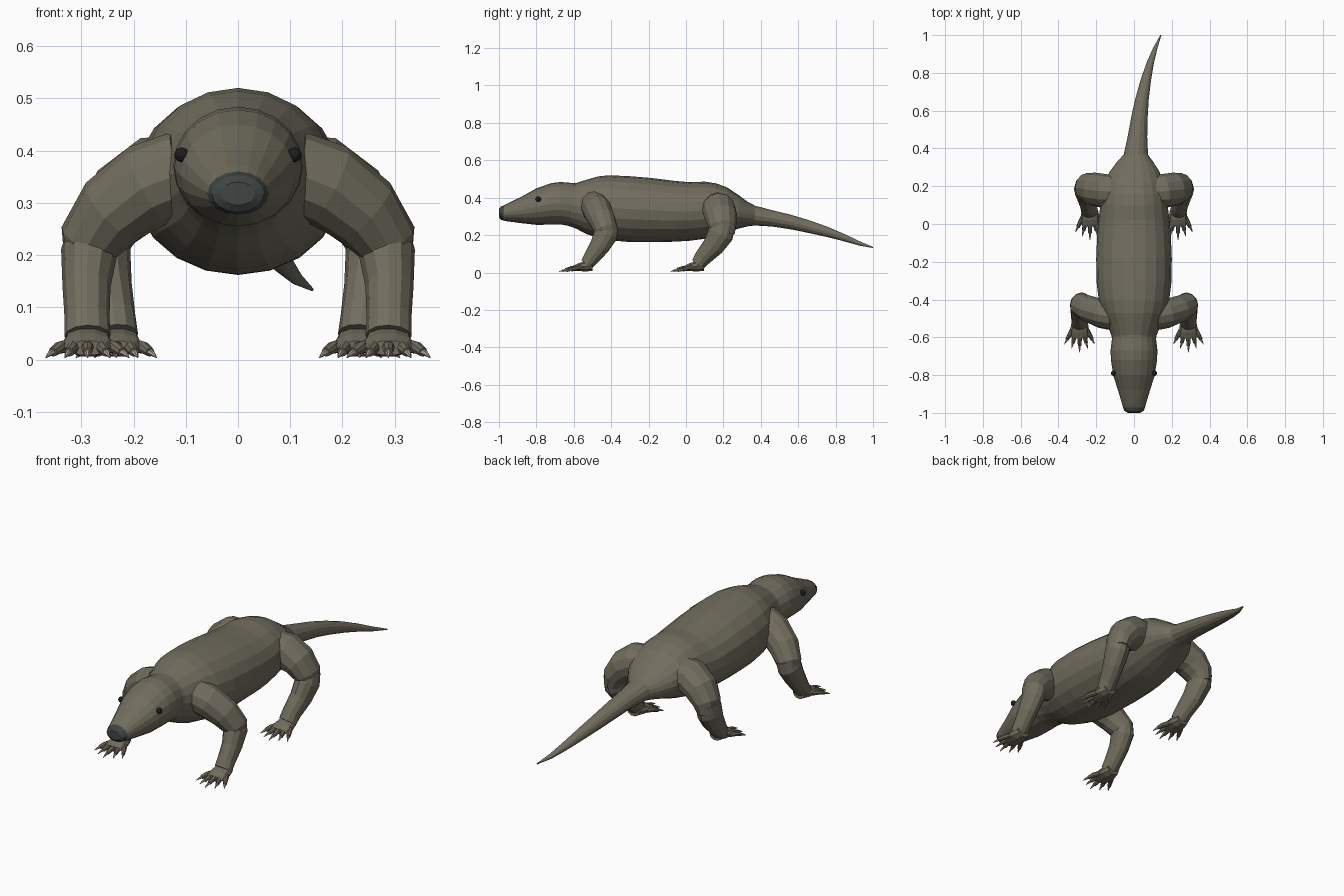
import bpy, bmesh, math
from mathutils import Vector


def material(name, color):
    m = bpy.data.materials.new(name)
    m.diffuse_color = (*color, 1)
    return m


HIDE = material("hide", (0.165, 0.152, 0.112))
DARK = material("nose_skin", (0.05, 0.06, 0.055))
BLACK = material("eye_black", (0.012, 0.012, 0.012))
CLAW = material("claw_horn", (0.42, 0.38, 0.3))


def finish(name, bm, mat):
    bmesh.ops.recalc_face_normals(bm, faces=bm.faces)
    me = bpy.data.meshes.new(name)
    bm.to_mesh(me)
    bm.free()
    ob = bpy.data.objects.new(name, me)
    me.materials.append(mat)
    bpy.context.collection.objects.link(ob)
    return ob


def loft(name, rings, sides, mat, follow=True, side_axis=(1, 0, 0)):
    """Skin rings (x, y, z, half width, half height) placed along a path."""
    bm = bmesh.new()
    pts = [Vector(r[:3]) for r in rings]
    loops = []
    for i, r in enumerate(rings):
        t = Vector((0, 1, 0))
        if follow:
            t = (pts[min(i + 1, len(pts) - 1)] - pts[max(i - 1, 0)]).normalized()
        u = Vector(side_axis)
        u = (u - t * u.dot(t)).normalized()
        v = u.cross(t)
        loops.append([bm.verts.new(pts[i] + u * r[3] * math.cos(a) + v * r[4] * math.sin(a))
                      for a in (2 * math.pi * k / sides for k in range(sides))])
    for a, b in zip(loops, loops[1:]):
        for k in range(sides):
            n = (k + 1) % sides
            bm.faces.new((a[k], a[n], b[n], b[k]))
    bm.faces.new(loops[0])
    bm.faces.new(loops[-1])
    return finish(name, bm, mat)


def profile(rows):
    """Rows of (y, bottom z, top z, half width, x) to loft rings."""
    return [(x, y, (b + t) / 2, w, (t - b) / 2) for y, b, t, w, x in rows]


# Head, with neck running into the body
loft("head", profile([
    (-0.975, 0.278, 0.358, 0.057, 0), (-0.95, 0.273, 0.372, 0.064, 0),
    (-0.88, 0.264, 0.405, 0.085, 0), (-0.80, 0.255, 0.45, 0.11, 0),
    (-0.72, 0.256, 0.478, 0.122, 0), (-0.67, 0.257, 0.484, 0.124, 0),
    (-0.60, 0.245, 0.478, 0.116, 0), (-0.54, 0.24, 0.48, 0.115, 0)]),
    20, HIDE, follow=False)
# Nose pad
loft("nose", profile([
    (-1.0, 0.295, 0.34, 0.032, 0), (-0.99, 0.282, 0.353, 0.05, 0),
    (-0.972, 0.277, 0.36, 0.0585, 0)]), 16, DARK, follow=False)
# Trunk
loft("body", profile([
    (-0.63, 0.25, 0.474, 0.112, 0), (-0.59, 0.236, 0.478, 0.12, 0),
    (-0.53, 0.205, 0.497, 0.142, 0), (-0.47, 0.185, 0.514, 0.168, 0),
    (-0.41, 0.173, 0.52, 0.186, 0), (-0.30, 0.163, 0.515, 0.199, 0),
    (-0.18, 0.162, 0.505, 0.2, 0), (-0.06, 0.165, 0.49, 0.195, 0),
    (0.02, 0.17, 0.483, 0.188, 0), (0.10, 0.18, 0.486, 0.178, 0),
    (0.16, 0.195, 0.477, 0.17, 0), (0.22, 0.215, 0.455, 0.158, 0),
    (0.28, 0.235, 0.415, 0.13, 0.003), (0.33, 0.247, 0.378, 0.095, 0.006),
    (0.37, 0.252, 0.357, 0.062, 0.01)]), 20, HIDE, follow=False)
# Tail, curving to one side
loft("tail", profile([
    (0.30, 0.25, 0.375, 0.075, 0.005), (0.37, 0.25, 0.358, 0.064, 0.01),
    (0.46, 0.245, 0.335, 0.052, 0.018), (0.56, 0.23, 0.31, 0.044, 0.028),
    (0.66, 0.21, 0.28, 0.036, 0.042), (0.76, 0.188, 0.244, 0.028, 0.062),
    (0.85, 0.165, 0.205, 0.02, 0.085), (0.93, 0.143, 0.167, 0.012, 0.112),
    (1.0, 0.131, 0.137, 0.003, 0.142)]), 14, HIDE, follow=False)


def leg(side, s, label, upper, lower, foot, splay):
    """Upper limb, lower limb and clawed foot on side s."""
    flip = lambda rows: [(s * r[0], *r[1:]) for r in rows]
    tag = f"{side}_{label}"
    loft(tag + "_upper_leg", flip(upper), 12, HIDE, side_axis=(0, 1, 0))
    loft(tag + "_lower_leg", flip(lower), 12, HIDE)
    fx, fy = foot
    # Flat paw
    loft(tag + "_paw", flip([
        (fx, fy + 0.045, 0.036, 0.034, 0.028), (fx, fy + 0.01, 0.034, 0.046, 0.03),
        (fx, fy - 0.03, 0.029, 0.05, 0.022), (fx, fy - 0.06, 0.022, 0.042, 0.014)]),
        10, HIDE, follow=False)
    # Five spread toes with claws
    for i in range(5):
        k = i - 2
        a = math.radians(k * splay)
        d = Vector((math.sin(a), -math.cos(a), 0))
        base = Vector((fx + k * 0.019, fy - 0.025 + abs(k) * 0.006, 0))
        reach = 0.075 - 0.007 * abs(k)

        def ring(f, z, w, h):
            p = base + d * reach * f
            return (p.x, p.y, z, w, h)
        loft(f"{tag}_toe_{i + 1}", flip([
            ring(0, 0.026, 0.012, 0.013), ring(0.55, 0.023, 0.012, 0.012),
            ring(1, 0.014, 0.009, 0.009)]), 8, HIDE)
        loft(f"{tag}_claw_{i + 1}", flip([
            ring(0.92, 0.015, 0.0065, 0.0065), ring(1.2, 0.011, 0.005, 0.005),
            ring(1.45, 0.004, 0.0012, 0.0012)]), 6, CLAW)


for side, s in (("left", 1), ("right", -1)):
    leg(side, s, "front",
        [(0.10, -0.49, 0.36, 0.075, 0.08), (0.17, -0.475, 0.335, 0.077, 0.082),
         (0.24, -0.45, 0.285, 0.072, 0.074), (0.285, -0.425, 0.225, 0.062, 0.06),
         (0.292, -0.42, 0.19, 0.045, 0.042)],
        [(0.275, -0.415, 0.25, 0.05, 0.055), (0.285, -0.428, 0.205, 0.054, 0.064),
         (0.29, -0.462, 0.14, 0.046, 0.054), (0.289, -0.505, 0.08, 0.043, 0.043),
         (0.288, -0.53, 0.045, 0.044, 0.036)],
        (0.288, -0.545), 14)
    leg(side, s, "hind",
        [(0.09, 0.17, 0.345, 0.085, 0.085), (0.16, 0.175, 0.34, 0.09, 0.088),
         (0.215, 0.185, 0.305, 0.088, 0.078), (0.255, 0.195, 0.25, 0.075, 0.063),
         (0.265, 0.2, 0.20, 0.06, 0.045)],
        [(0.26, 0.2, 0.255, 0.052, 0.062), (0.262, 0.185, 0.205, 0.056, 0.07),
         (0.253, 0.145, 0.14, 0.05, 0.058), (0.24, 0.09, 0.08, 0.044, 0.046),
         (0.235, 0.065, 0.045, 0.044, 0.038)],
        (0.233, 0.05), 13)
    # Eye
    bm = bmesh.new()
    bmesh.ops.create_uvsphere(bm, u_segments=12, v_segments=8, radius=0.014)
    bmesh.ops.translate(bm, verts=bm.verts, vec=(s * 0.108, -0.79, 0.392))
    finish(side + "_eye", bm, BLACK)
